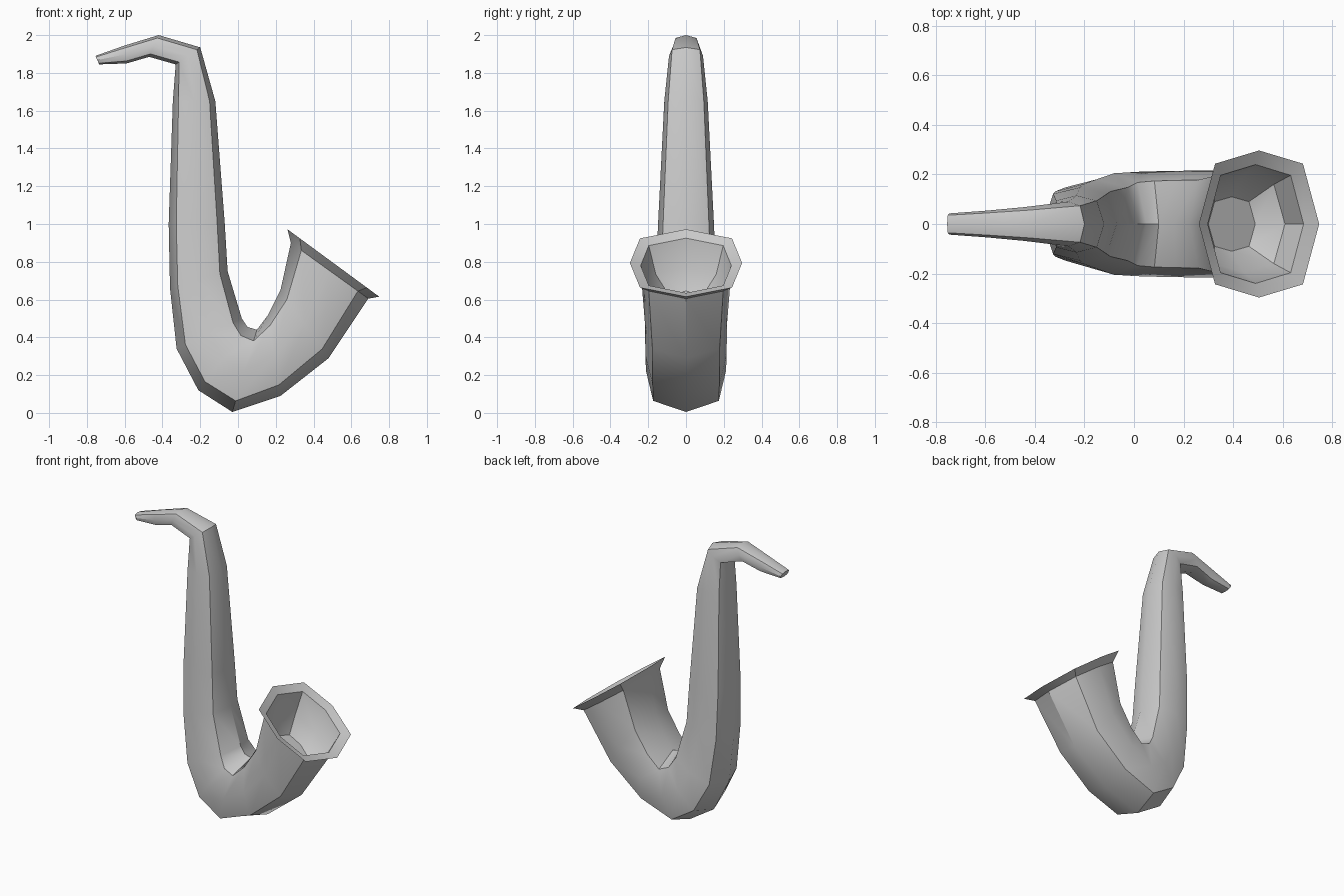
import bpy, bmesh, math

if "Cube" in bpy.data.objects:
    bpy.data.objects.remove(bpy.data.objects["Cube"])

# Each ring: inner point (x, z), outer point (x, z), half width in y
body = [
    ((-0.735, 1.845), (-0.755, 1.89), 0.043),
    ((-0.59, 1.85), (-0.60, 1.945), 0.054),
    ((-0.47, 1.885), (-0.42, 2.0), 0.068),
    ((-0.33, 1.845), (-0.20, 1.935), 0.09),
    ((-0.345, 1.65), (-0.12, 1.65), 0.115),
    ((-0.367, 1.0), (-0.07, 1.0), 0.148),
    ((-0.36, 0.66), (-0.055, 0.75), 0.16),
    ((-0.325, 0.34), (0.02, 0.50), 0.18),
    ((-0.21, 0.12), (0.05, 0.455), 0.205),
    ((-0.03, 0.005), (0.10, 0.44), 0.212),
    ((0.225, 0.09), (0.16, 0.52), 0.215),
    ((0.48, 0.29), (0.225, 0.65), 0.217),
    ((0.69, 0.605), (0.28, 0.90), 0.24),
]
# The neck bends over, so its inner side is the left side of the tube
lip = [((0.748, 0.615), (0.262, 0.972), 0.297)]
bowl = [
    ((0.685, 0.635), (0.298, 0.925), 0.24),
    ((0.61, 0.50), (0.275, 0.77), 0.195),
    ((0.49, 0.49), (0.30, 0.645), 0.11),
]


def add_ring(bm, a, b, w):
    """Rounded-square octagon spanning a to b in the xz plane."""
    cx, cz = (a[0] + b[0]) / 2, (a[1] + b[1]) / 2
    ux, uz = (b[0] - a[0]) / 2, (b[1] - a[1]) / 2
    shape = [(1, 0), (.73, .82), (0, 1), (-.73, .82),
             (-1, 0), (-.73, -.82), (0, -1), (.73, -.82)]
    return [bm.verts.new((cx + ux * s, w * t, cz + uz * s)) for s, t in shape]


def loft(name, sections):
    bm = bmesh.new()
    rings = [add_ring(bm, *s) for s in sections]
    for r, q in zip(rings, rings[1:]):
        for i in range(8):
            j = (i + 1) % 8
            bm.faces.new((r[i], r[j], q[j], q[i]))
    bm.faces.new(rings[0])
    bm.faces.new(rings[-1])
    bmesh.ops.recalc_face_normals(bm, faces=bm.faces)
    mesh = bpy.data.meshes.new(name)
    bm.to_mesh(mesh)
    bm.free()
    obj = bpy.data.objects.new(name, mesh)
    bpy.context.collection.objects.link(obj)
    return obj


# One continuous tube: mouthpiece, neck, body, bow, flared bell and hollow bowl
horn = loft("saxophone_body", body + lip + bowl)
bpy.context.view_layer.objects.active = horn
horn.select_set(True)
bpy.ops.object.shade_smooth_by_angle(angle=math.radians(36))
